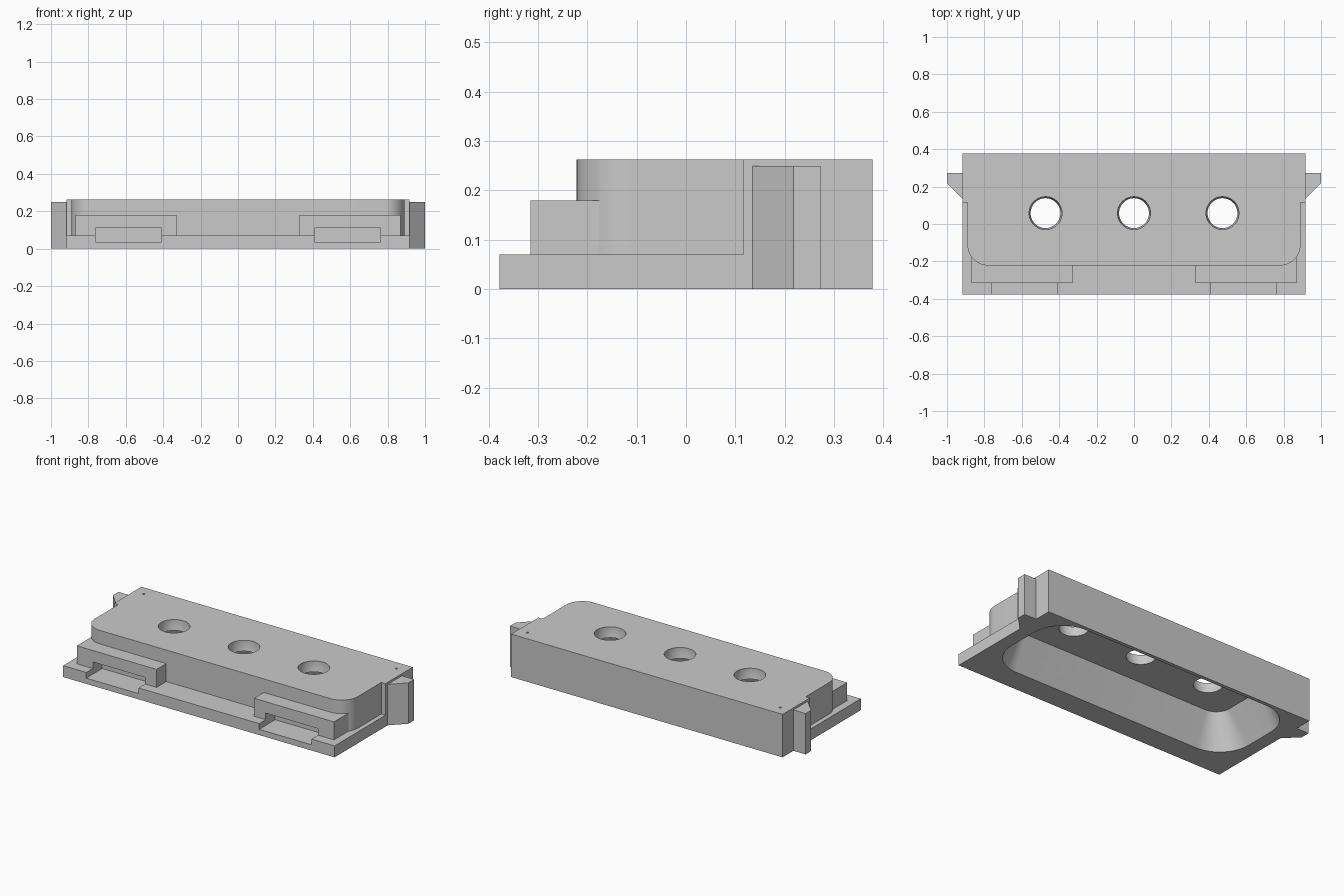
import bpy, bmesh, math

if "Cube" in bpy.data.objects:
    bpy.data.objects.remove(bpy.data.objects["Cube"])

grey = bpy.data.materials.new("plain grey")
grey.use_nodes = True
colour = (0.59, 0.59, 0.59, 1)
grey.diffuse_color = colour
grey.node_tree.nodes["Principled BSDF"].inputs["Base Color"].default_value = colour


def loft(name, loops):
    """Closed solid through matching (outline, height) loops."""
    bm = bmesh.new()
    rings = [[bm.verts.new((x, y, z)) for x, y in pts] for pts, z in loops]
    n = len(rings[0])
    bm.faces.new(rings[0][::-1])
    bm.faces.new(rings[-1])
    for low, high in zip(rings, rings[1:]):
        for i in range(n):
            j = (i + 1) % n
            bm.faces.new((low[i], low[j], high[j], high[i]))
    bmesh.ops.recalc_face_normals(bm, faces=bm.faces)
    mesh = bpy.data.meshes.new(name)
    bm.to_mesh(mesh)
    bm.free()
    mesh.materials.append(grey)
    ob = bpy.data.objects.new(name, mesh)
    bpy.context.collection.objects.link(ob)
    return ob


def prism(name, pts, z0, z1):
    return loft(name, [(pts, z0), (pts, z1)])


def rect(x0, x1, y0, y1):
    return [(x0, y0), (x1, y0), (x1, y1), (x0, y1)]


def arc(cx, cy, r, start, end, steps=12):
    angles = [math.radians(start + (end - start) * i / steps) for i in range(steps + 1)]
    return [(cx + r * math.cos(a), cy + r * math.sin(a)) for a in angles]


def circle(cx, cy, r, steps=48):
    return arc(cx, cy, r, 0, 360, steps)[:-1]


def rounded(hx, hy, cy, r):
    x, y = hx - r, hy - r
    return (arc(x, cy + y, r, 0, 90) + arc(-x, cy + y, r, 90, 180)
            + arc(-x, cy - y, r, 180, 270) + arc(x, cy - y, r, 270, 360))


def cut(ob, cutters):
    for c in cutters:
        mod = ob.modifiers.new("cut", 'BOOLEAN')
        mod.operation = 'DIFFERENCE'
        mod.solver = 'EXACT'
        mod.object = c
    bpy.context.view_layer.update()
    result = bpy.data.meshes.new_from_object(
        ob.evaluated_get(bpy.context.evaluated_depsgraph_get()))
    ob.modifiers.clear()
    ob.data = result


# Cutters: tapered underside cavity, countersunk holes, front slots, pin marks
cavity = loft("cavity_cutter", [(rounded(0.846, 0.304, 0.06, 0.211), -0.02),
                                (rounded(0.725, 0.215, 0.06, 0.09), 0.2)])
holes = []
for x in (-0.473, 0, 0.473):
    holes.append(loft("hole_cutter", [(circle(x, 0.058, 0.08), 0.18),
                                      (circle(x, 0.058, 0.08), 0.2),
                                      (circle(x, 0.058, 0.088), 0.235),
                                      (circle(x, 0.058, 0.088), 0.3)]))
slots, pins = [], []
for s in (-1, 1):
    x0, x1 = sorted((s * 0.408, s * 0.762))
    slots.append(prism("slot_cutter", rect(x0, x1, -0.4, -0.224), 0.035, 0.11))
    pins.append(prism("pin_cutter", circle(s * 0.855, 0.31, 0.007, 12), 0.255, 0.3))

# Base plate
base = prism("base_plate", rect(-0.918, 0.918, -0.378, 0.378), 0, 0.07)
cut(base, [cavity] + slots)

# Housing with rounded front corners and wider back
outline = (arc(-0.78, -0.112, 0.11, 180, 270) + arc(0.78, -0.112, 0.11, 270, 360)
           + [(0.89, 0.115), (0.918, 0.115), (0.918, 0.378),
              (-0.918, 0.378), (-0.918, 0.115), (-0.89, 0.115)])
housing = prism("housing", outline, 0.07, 0.263)
cut(housing, [cavity] + holes + pins)
parts = [base, housing]

# Front slotted blocks and side hooks, mirrored
for s, side in ((1, "left"), (-1, "right")):
    x0, x1 = sorted((s * 0.33, s * 0.87))
    block = prism(side + "_front_block", rect(x0, x1, -0.315, -0.15), 0.07, 0.18)
    cut(block, [cavity] + slots)
    hook = [(s * x, y) for x, y in ((0.918, 0.135), (1, 0.218), (1, 0.273), (0.918, 0.273))]
    parts += [block, prism(side + "_hook", hook, 0, 0.25)]

for c in [cavity] + holes + slots + pins:
    bpy.data.objects.remove(c)

# Smooth only the curved walls
bpy.ops.object.select_all(action='DESELECT')
for ob in parts:
    ob.select_set(True)
bpy.context.view_layer.objects.active = housing
bpy.ops.object.shade_smooth_by_angle(angle=math.radians(30))
